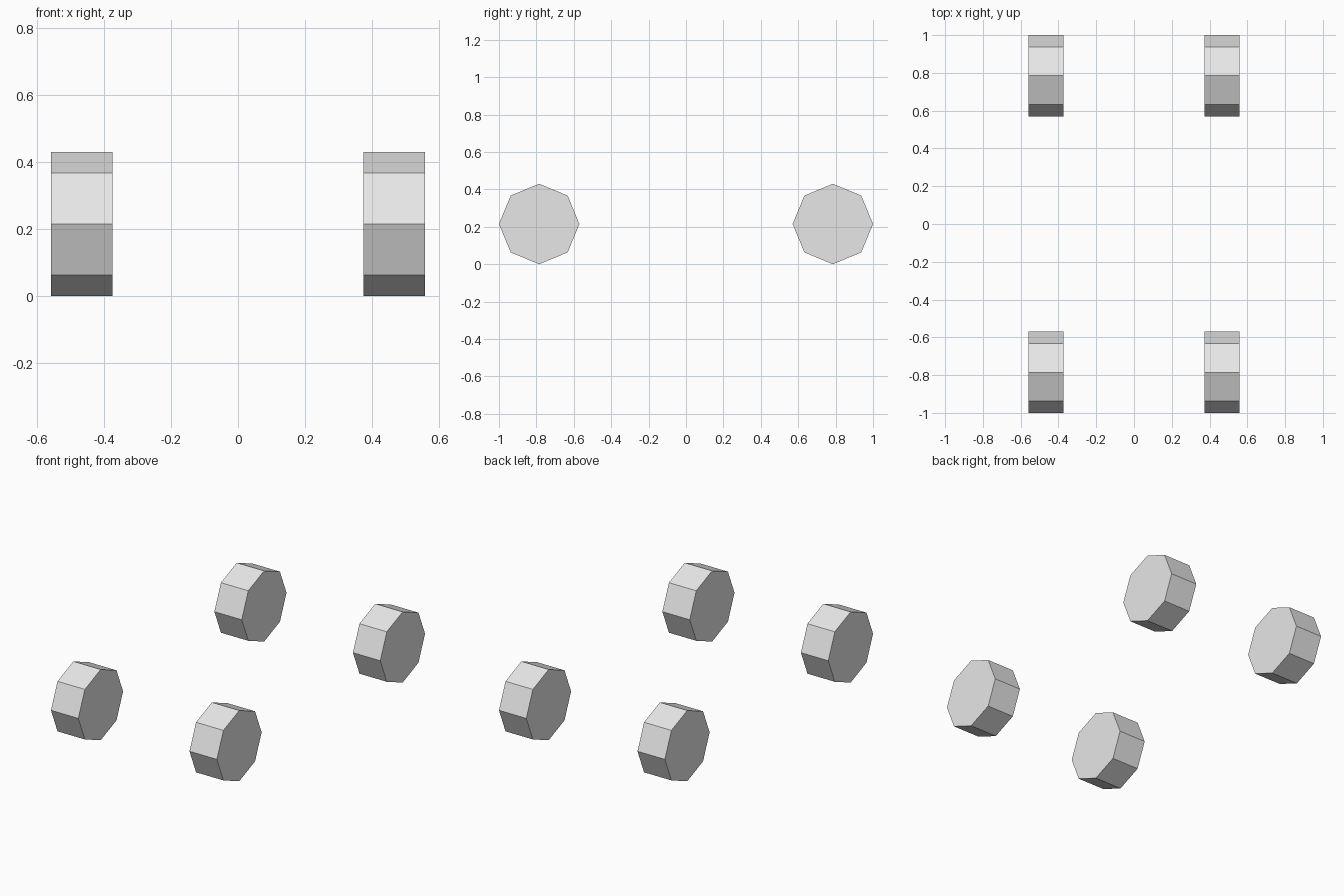
import bpy
import math

# Remove the default cube
cube = bpy.data.objects.get("Cube")
if cube:
    bpy.data.objects.remove(cube, do_unlink=True)

RADIUS = 0.215
WIDTH = 0.184
TRACK = 0.466            # wheel centre offset in x
AXLE = 1.0 - RADIUS      # wheel centre offset in y

# Single plain colour
grey = bpy.data.materials.new("light grey")
grey.use_nodes = True
colour = (0.8, 0.8, 0.8, 1.0)
grey.diffuse_color = colour
grey.node_tree.nodes["Principled BSDF"].inputs["Base Color"].default_value = colour


def add_wheel(name, x, y):
    """Eight-sided flat-shaded wheel with a corner pointing straight up."""
    bpy.ops.mesh.primitive_cylinder_add(
        vertices=8, radius=RADIUS, depth=WIDTH,
        location=(x, y, RADIUS), rotation=(0, math.pi / 2, 0))
    wheel = bpy.context.object
    wheel.name = wheel.data.name = name
    wheel.data.materials.append(grey)


# Four wheels, one at each corner
for end, y in (("front", -AXLE), ("back", AXLE)):
    for side, x in (("left", TRACK), ("right", -TRACK)):
        add_wheel(f"{end}_{side}_wheel", x, y)
